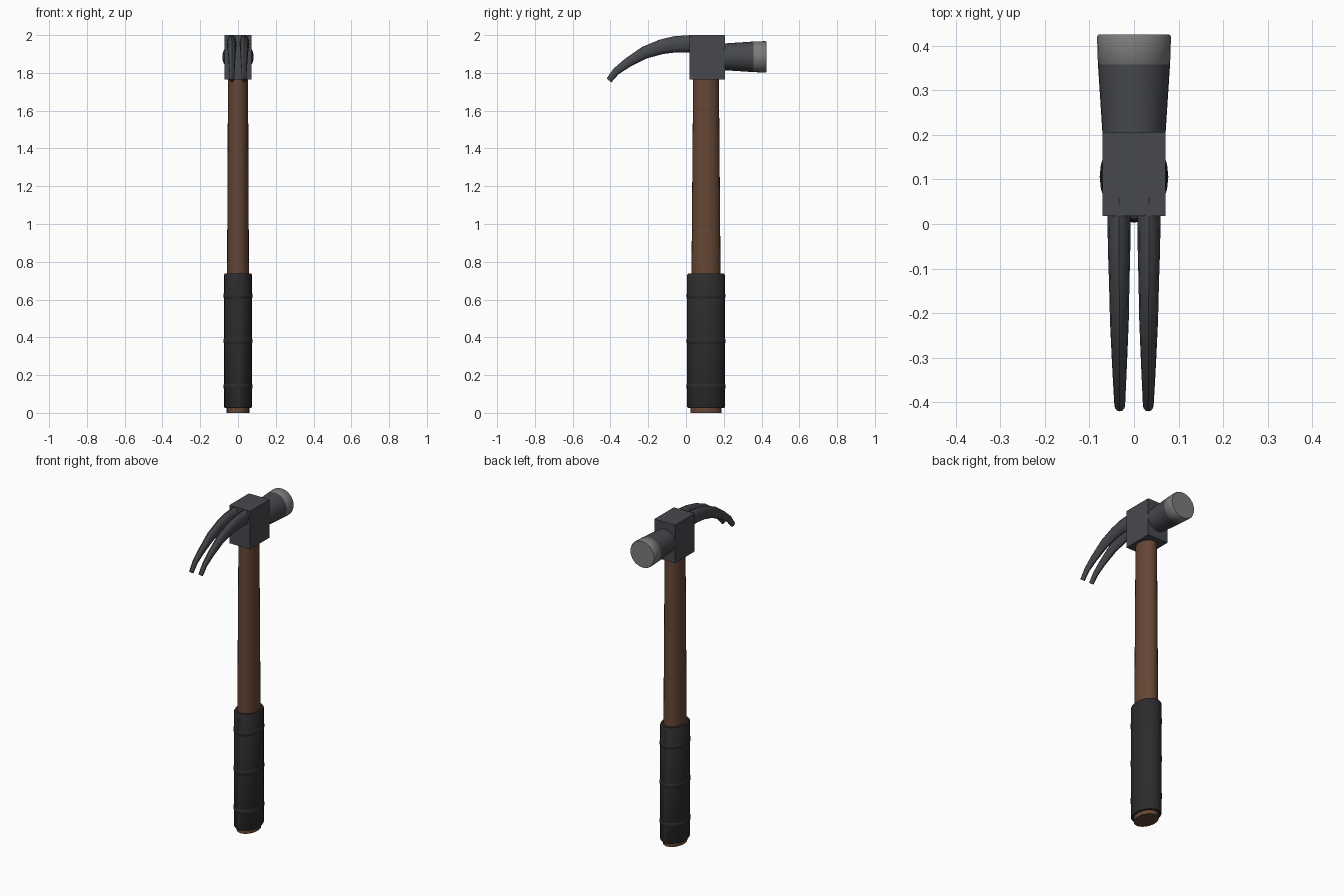
import bpy, bmesh, math
from mathutils import Vector

if "Cube" in bpy.data.objects:
    bpy.data.objects.remove(bpy.data.objects["Cube"])

def material(name, rgb):
    m = bpy.data.materials.new(name)
    m.diffuse_color = (*rgb, 1)
    m.use_nodes = True
    m.node_tree.nodes["Principled BSDF"].inputs["Base Color"].default_value = m.diffuse_color
    return m

WOOD = material("wood", (0.13, 0.062, 0.036))
RUBBER = material("rubber", (0.025, 0.025, 0.026))
STEEL = material("dark_steel", (0.062, 0.066, 0.074))
POLISHED = material("polished_steel", (0.2, 0.2, 0.2))
X, Y, Z = Vector((1, 0, 0)), Vector((0, 1, 0)), Vector((0, 0, 1))
CY = 0.106   # handle axis
HZ = 1.885   # striking axis height

def loft(name, rings, sides, mat, angle=35):
    """Skin elliptical rings (centre, half-axis a, half-axis b), capped at both ends."""
    bm = bmesh.new()
    loops = []
    for c, a, b in rings:
        ts = [math.tau * i / sides for i in range(sides)]
        loops.append([bm.verts.new(Vector(c) + a * math.cos(t) + b * math.sin(t)) for t in ts])
    for p, q in zip(loops, loops[1:]):
        for i in range(sides):
            j = (i + 1) % sides
            bm.faces.new((p[i], p[j], q[j], q[i]))
    bm.faces.new(loops[0][::-1])
    bm.faces.new(loops[-1])
    bmesh.ops.recalc_face_normals(bm, faces=bm.faces)
    me = bpy.data.meshes.new(name)
    bm.to_mesh(me)
    bm.free()
    me.materials.append(mat)
    ob = bpy.data.objects.new(name, me)
    bpy.context.collection.objects.link(ob)
    bpy.ops.object.select_all(action='DESELECT')
    ob.select_set(True)
    bpy.context.view_layer.objects.active = ob
    bpy.ops.object.shade_smooth_by_angle(angle=math.radians(angle))
    return ob

def upright(name, prof, mat):
    return loft(name, [((0, CY, z), X * rx, Y * ry) for z, rx, ry in prof], 24, mat)

def along_y(name, prof, mat):
    return loft(name, [((0, y, HZ), X * r, Z * r) for y, r in prof], 32, mat)

# Tapered oval wooden handle
upright("handle", [(0, 0.060, 0.082), (0.74, 0.058, 0.077), (1.80, 0.053, 0.068)], WOOD)

# Rubber grip with three raised bands
upright("grip", [(0.025, 0.070, 0.095), (0.032, 0.074, 0.100),
                 (0.73, 0.074, 0.100), (0.737, 0.070, 0.095)], RUBBER)
for i, z in enumerate((0.14, 0.38, 0.62)):
    upright(f"grip_band_{i + 1}", [(z - 0.016, 0.073, 0.099), (z - 0.008, 0.077, 0.103),
                                   (z + 0.008, 0.077, 0.103), (z + 0.016, 0.073, 0.099)], RUBBER)

# Head block
bpy.ops.mesh.primitive_cube_add(size=1, location=(0, 0.112, 1.883))
block = bpy.context.object
block.name = "head_block"
block.scale = (0.141, 0.189, 0.234)
bpy.ops.object.transform_apply(location=False, rotation=False, scale=True)
block.data.materials.append(STEEL)

# Flared neck and striking face
along_y("neck", [(0.19, 0.070), (0.36, 0.081)], STEEL)
along_y("striking_face", [(0.354, 0.078), (0.358, 0.081), (0.420, 0.083), (0.425, 0.080)], POLISHED)

# Curved tapering claws: y, z, half width, half thickness
path = [(0.06, 1.955, 0.027, 0.046), (0.01, 1.954, 0.026, 0.045), (-0.06, 1.951, 0.025, 0.043),
        (-0.13, 1.938, 0.023, 0.039), (-0.22, 1.907, 0.021, 0.033), (-0.31, 1.853, 0.017, 0.025),
        (-0.37, 1.808, 0.014, 0.020), (-0.408, 1.760, 0.012, 0.016)]
for side, label in ((-1, "left"), (1, "right")):
    rings = []
    for i, (y, z, w, h) in enumerate(path):
        p, q = path[max(i - 1, 0)], path[min(i + 1, len(path) - 1)]
        normal = Vector((0, p[1] - q[1], q[0] - p[0])).normalized()
        x = side * (0.034 - 0.002 * i / (len(path) - 1))
        rings.append(((x, y, z), X * w, normal * h))
    loft(f"claw_{label}", rings, 12, STEEL, 40)
